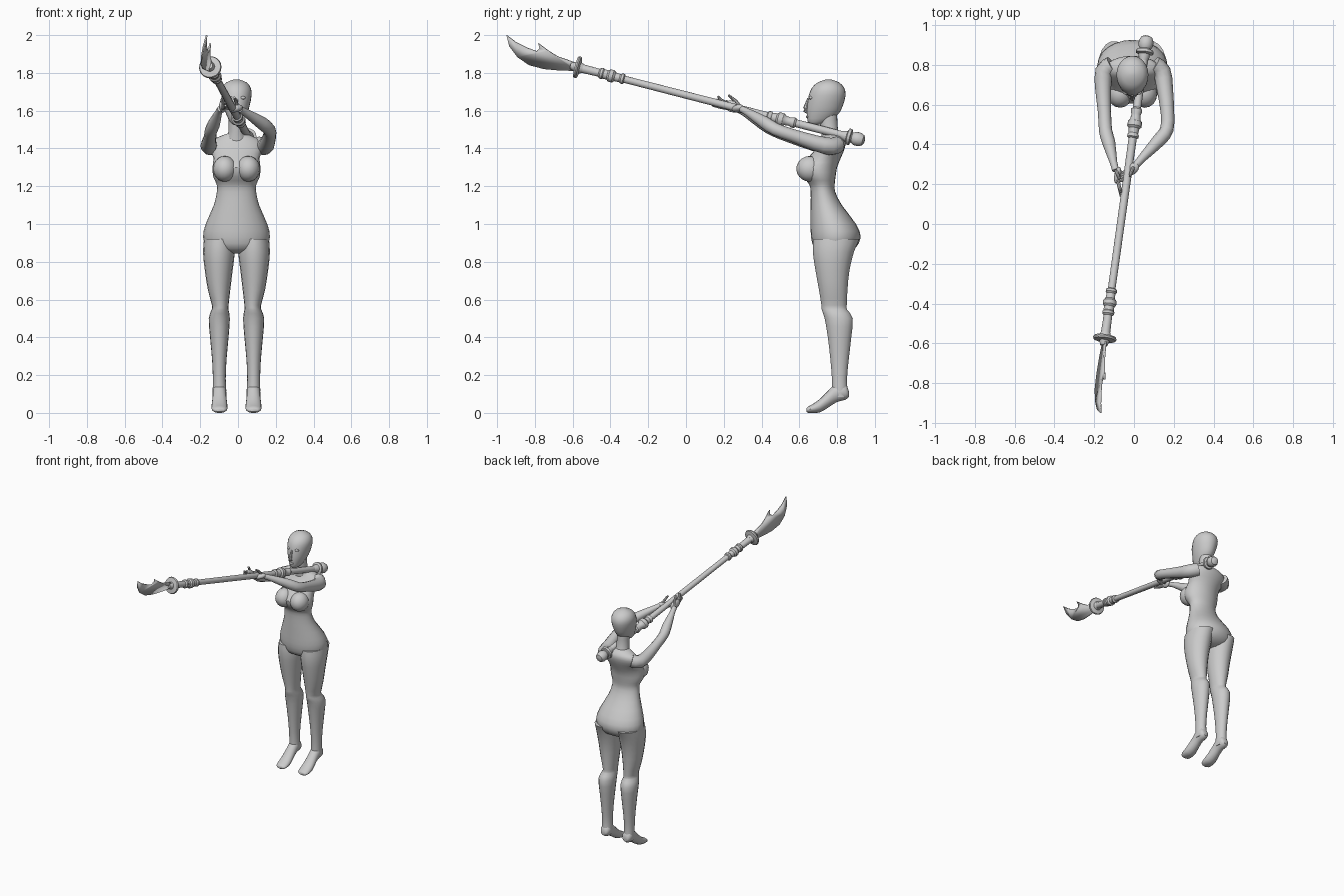
import bpy, bmesh, math
from mathutils import Vector

CX = -0.008  # body centre line


def finish(name, bm, angle=40):
    bmesh.ops.recalc_face_normals(bm, faces=bm.faces)
    me = bpy.data.meshes.new(name)
    bm.to_mesh(me)
    bm.free()
    ob = bpy.data.objects.new(name, me)
    bpy.context.collection.objects.link(ob)
    bpy.context.view_layer.objects.active = ob
    ob.select_set(True)
    bpy.ops.object.shade_smooth_by_angle(angle=math.radians(angle))
    ob.select_set(False)
    return ob


def skin(name, rings, angle=40):
    """Bridge rings of points and cap both ends."""
    bm = bmesh.new()
    vs = [[bm.verts.new(p) for p in r] for r in rings]
    n = len(vs[0])
    for a, b in zip(vs, vs[1:]):
        for i in range(n):
            bm.faces.new((a[i], a[(i + 1) % n], b[(i + 1) % n], b[i]))
    bm.faces.new(vs[0])
    bm.faces.new(vs[-1])
    return finish(name, bm, angle)


def smooth_rows(rows, sub=2):
    """Catmull-Rom refinement of section rows."""
    out = []
    for i in range(len(rows) - 1):
        p0, p1, p2, p3 = rows[max(i - 1, 0)], rows[i], rows[i + 1], rows[min(i + 2, len(rows) - 1)]
        for k in range(sub):
            t = k / sub
            out.append([0.5 * (2 * b + (c - a) * t + (2 * a - 5 * b + 4 * c - d) * t * t
                               + (3 * b - a - 3 * c + d) * t ** 3) for a, b, c, d in zip(p0, p1, p2, p3)])
    return out + [list(rows[-1])]


def body(name, rows, n=20, sub=2):
    """Horizontal sections: z, front y, back y, centre x, half width."""
    rings = []
    for z, f, b, cx, w in smooth_rows(rows, sub):
        rings.append([(cx + w * math.cos(2 * math.pi * i / n),
                       (f + b) / 2 + (b - f) / 2 * math.sin(2 * math.pi * i / n), z) for i in range(n)])
    return skin(name, rings)


def tube(name, rows, n=12, sub=2, angle=40):
    """Round sections along a path: x, y, z, radius."""
    rows = smooth_rows(rows, sub) if sub > 1 else rows
    pts = [Vector(r[:3]) for r in rows]
    rings = []
    for i, r in enumerate(rows):
        d = (pts[min(i + 1, len(pts) - 1)] - pts[max(i - 1, 0)]).normalized()
        u = d.cross(Vector((0.02, 0.1, 1))).normalized()
        v = u.cross(d)
        rings.append([pts[i] + r[3] * (u * math.cos(2 * math.pi * k / n) + v * math.sin(2 * math.pi * k / n))
                      for k in range(n)])
    return skin(name, rings, angle)


def ball(name, c, s, rot=(0, 0, 0)):
    bm = bmesh.new()
    bmesh.ops.create_uvsphere(bm, u_segments=16, v_segments=10, radius=1)
    ob = finish(name, bm)
    ob.location, ob.scale, ob.rotation_euler = c, s, rot
    return ob


# Torso
body("torso", [
    (0.845, .73, .84, CX, .06), (0.87, .68, .895, CX, .15), (0.93, .662, .925, CX, .177),
    (1.0, .66, .90, CX, .163), (1.1, .66, .825, CX, .12), (1.17, .66, .79, CX, .104),
    (1.21, .652, .787, CX, .105), (1.25, .622, .792, CX, .123), (1.30, .605, .80, CX, .127),
    (1.35, .645, .82, CX, .122), (1.40, .69, .84, CX, .14), (1.44, .72, .845, CX, .13),
    (1.465, .73, .83, CX, .085), (1.48, .725, .81, CX, .045)], n=24)
# Neck and head
body("neck", [(1.44, .72, .83, CX, .06), (1.49, .715, .805, CX, .043), (1.60, .70, .80, CX, .043)])
body("head", [
    (1.525, .662, .70, CX, .015), (1.54, .645, .755, CX, .034), (1.58, .640, .805, CX, .054),
    (1.62, .641, .828, CX, .068), (1.68, .650, .845, CX, .080), (1.72, .666, .838, CX, .076),
    (1.75, .698, .81, CX, .053), (1.766, .745, .765, CX, .012)], n=24)
tube("nose", [(CX, .648, 1.665, .006), (CX, .636, 1.625, .011), (CX, .632, 1.603, .014), (CX, .645, 1.592, .008)], 8)
ball("mouth", (CX, .643, 1.568), (.02, .008, .007))

for s, side in ((-1, "right"), (1, "left")):
    ball(side + "_breast", (CX + s * .062, .655, 1.292), (.063, .071, .068))
    ball(side + "_eye", (CX + s * .032, .662, 1.668), (.016, .012, .009))
    # Leg from hip to ankle
    body(side + "_leg", [
        (0.92, .672, .92, CX + s * .092, .08), (0.85, .67, .89, CX + s * .093, .084),
        (0.75, .685, .866, CX + s * .094, .073), (0.65, .703, .856, CX + s * .092, .059),
        (0.57, .716, .852, CX + s * .086, .044), (0.545, .718, .855, CX + s * .087, .045),
        (0.50, .733, .884, CX + s * .091, .056), (0.40, .75, .876, CX + s * .091, .049),
        (0.28, .764, .862, CX + s * .091, .038), (0.18, .772, .853, CX + s * .091, .034),
        (0.12, .772, .856, CX + s * .09, .036), (0.085, .78, .855, CX + s * .09, .034)], n=18)
    # Foot raised on its ball: y, bottom, top, half width
    rings = []
    for y, b, t, w in smooth_rows([(.862, .085, .115, .018), (.845, .07, .15, .034), (.80, .058, .16, .036),
                                   (.76, .033, .125, .037), (.71, .003, .075, .042), (.67, 0, .046, .042),
                                   (.647, 0, .034, .036), (.637, .006, .024, .022)]):
        rings.append([(CX + s * .09 + w * math.cos(math.pi * i / 8), y,
                       (b + t) / 2 + (t - b) / 2 * math.sin(math.pi * i / 8)) for i in range(16)])
    skin(side + "_foot", rings)

# Arms reaching forward to the shaft
tube("right_arm", [(-.11, .80, 1.42, .045), (-.15, .765, 1.41, .046), (-.155, .68, 1.425, .040),
                   (-.148, .56, 1.46, .033), (-.143, .47, 1.495, .033), (-.127, .41, 1.53, .033),
                   (-.103, .31, 1.59, .019), (-.092, .27, 1.61, .018)])
tube("left_arm", [(.10, .80, 1.42, .045), (.14, .765, 1.41, .046), (.155, .68, 1.43, .041),
                  (.168, .56, 1.47, .034), (.165, .475, 1.50, .034), (.125, .42, 1.535, .034),
                  (.04, .33, 1.59, .021), (.01, .295, 1.608, .018)])
# Hands with splayed fingers
ball("right_palm", (-.082, .245, 1.622), (.017, .045, .03), (-.3, 0, -.2))
ball("left_palm", (-.012, .275, 1.612), (.042, .028, .02), (0, -.2, .6))
for i in range(4):
    k = i / 3
    tube(f"right_finger_{i}", [(-.082, .225, 1.612 + .025 * k, .009), (-.074, .185, 1.618 + .038 * k, .009),
                               (-.066, .14 + .01 * i, 1.628 + .048 * k, .006)], 8)
    tube(f"left_finger_{i}", [(-.02, .275 - .03 * k, 1.608 + .01 * k, .009),
                              (-.06, .255 - .035 * k, 1.615 + .015 * k, .009),
                              (-.09, .235 - .02 * k, 1.632 + .02 * k, .006)], 8)
tube("right_thumb", [(-.088, .265, 1.63, .01), (-.083, .25, 1.66, .009), (-.072, .225, 1.682, .006)], 8)
tube("left_thumb", [(0, .29, 1.615, .01), (-.012, .265, 1.65, .009), (-.02, .24, 1.67, .006)], 8)

# Polearm shaft: (y along axis, radius)
A, B = Vector((.059, .90, 1.452)), Vector((-.147, -.575, 1.83))


def lathe(name, prof, n=14):
    rows = []
    for y, r in prof:
        p = A.lerp(B, (A.y - y) / (A.y - B.y))
        rows.append((*p, r))
    d = (B - A).normalized()
    u = d.cross(Vector((0, 0, 1))).normalized()
    v = u.cross(d)
    skin(name, [[Vector(r[:3]) + r[3] * (u * math.cos(2 * math.pi * k / n) + v * math.sin(2 * math.pi * k / n))
                 for k in range(n)] for r in rows], 35)


lathe("shaft", [(.88, .021), (.60, .021), (-.35, .019), (-.57, .024)])
lathe("pommel", [(.945, .012), (.938, .028), (.92, .037), (.895, .037), (.88, .028), (.875, .03),
                 (.872, .043), (.858, .045), (.852, .03), (.835, .026), (.82, .021)])
lathe("grip_collar", [(.585, .02), (.575, .028), (.562, .028), (.55, .023), (.525, .026), (.515, .035), (.49, .037),
                      (.48, .027), (.455, .024), (.448, .029), (.436, .029), (.43, .02)])
lathe("front_collar", [(-.325, .019), (-.33, .028), (-.342, .028), (-.35, .022), (-.375, .024), (-.385, .034),
                       (-.405, .034), (-.415, .026), (-.435, .026), (-.44, .03), (-.452, .03), (-.46, .022)])
lathe("guard", [(-.545, .024), (-.56, .03), (-.566, .056), (-.573, .060), (-.582, .056), (-.586, .026), (-.61, .018)], 20)

# Blade: outline in y, z on a tilted plane
outline = [(-.575, 1.851), (-.62, 1.866), (-.68, 1.887), (-.73, 1.918), (-.782, 1.957), (-.775, 1.932), (-.79, 1.914),
           (-.84, 1.932), (-.90, 1.962), (-.95, 2.0), (-.935, 1.942), (-.892, 1.884), (-.83, 1.842),
           (-.75, 1.821), (-.66, 1.813), (-.575, 1.812)]
bm = bmesh.new()
bm.faces.new([bm.verts.new((-.147 + .2 * (y + .575) + .33 * (z - 1.83), y, z)) for y, z in outline])
blade = finish("blade", bm)
mod = blade.modifiers.new("thickness", 'SOLIDIFY')
mod.thickness, mod.offset = .008, 0
